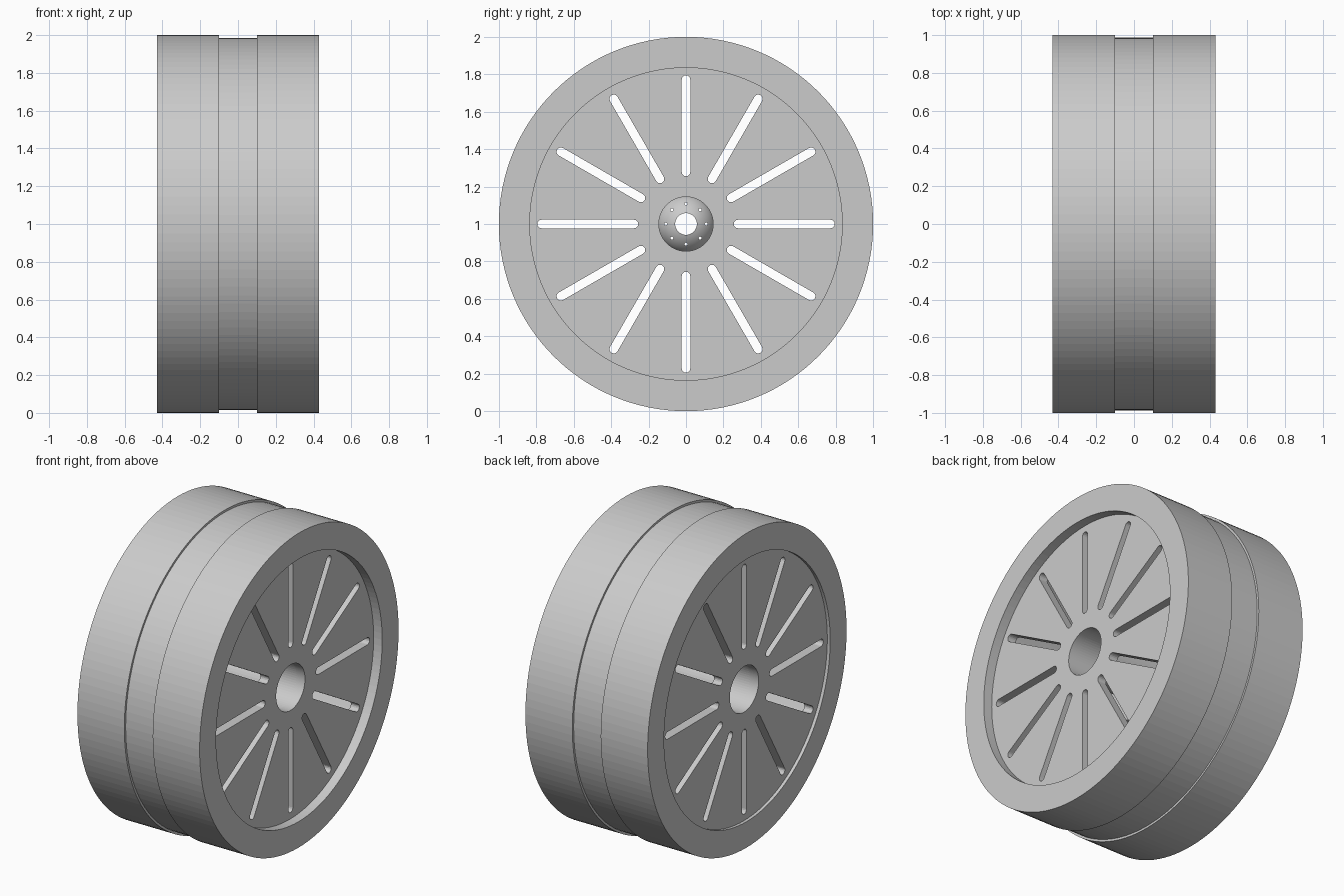
import bpy
import bmesh
from math import cos, sin, pi
from mathutils import Matrix, Vector

if "Cube" in bpy.data.objects:
    bpy.data.objects.remove(bpy.data.objects["Cube"])

SEGMENTS = 128
AXLE = Vector((0, 0, 1))

grey = bpy.data.materials.new("light grey")
grey.use_nodes = True
COLOUR = (0.6, 0.6, 0.6, 1)
grey.diffuse_color = COLOUR
grey.node_tree.nodes["Principled BSDF"].inputs["Base Color"].default_value = COLOUR


def finish(name, bm):
    """Turn a bmesh into an object sitting on the axle."""
    bmesh.ops.recalc_face_normals(bm, faces=bm.faces)
    mesh = bpy.data.meshes.new(name)
    bm.to_mesh(mesh)
    bm.free()
    mesh.materials.append(grey)
    obj = bpy.data.objects.new(name, mesh)
    obj.location = AXLE
    bpy.context.collection.objects.link(obj)
    return obj


def lathe(name, profile, segments=SEGMENTS):
    """Revolve a closed (x, radius) profile around the axle."""
    bm = bmesh.new()
    rings = []
    for i in range(segments):
        a = 2 * pi * i / segments
        rings.append([bm.verts.new((x, r * cos(a), r * sin(a))) for x, r in profile])
    n = len(profile)
    for i, ring in enumerate(rings):
        after = rings[(i + 1) % segments]
        for j in range(n):
            k = (j + 1) % n
            bm.faces.new((ring[j], ring[k], after[k], after[j]))
    return finish(name, bm)


def radial_cutter(name, count, start, end, radius, steps=8):
    """Rounded slots (or round holes when start equals end) through the wheel."""
    bm = bmesh.new()
    for i in range(count):
        turn = Matrix.Rotation(2 * pi * i / count, 3, 'X')
        outline = []
        for centre, first in ((end, -pi / 2), (start, pi / 2)):
            for s in range(steps + (start != end)):
                a = first + pi * s / steps
                outline.append((centre + radius * cos(a), radius * sin(a)))
        face = bm.faces.new([bm.verts.new(turn @ Vector((-0.6, y, z))) for y, z in outline])
        moved = bmesh.ops.extrude_face_region(bm, geom=[face])["geom"]
        bmesh.ops.translate(bm, vec=(1.2, 0, 0),
                            verts=[v for v in moved if isinstance(v, bmesh.types.BMVert)])
    cutter = finish(name, bm)
    cutter.hide_render = True
    return cutter


def cut(obj, cutter):
    mod = obj.modifiers.new("cut", 'BOOLEAN')
    mod.operation = 'DIFFERENCE'
    mod.solver = 'EXACT'
    mod.object = cutter
    bpy.context.view_layer.objects.active = obj
    bpy.ops.object.modifier_apply(modifier=mod.name)


# Rim with a shallow band around the middle of the tread
lathe("rim", [(0.43, 0.835), (0.43, 1), (0.1, 1), (0.1, 0.986),
              (-0.1, 0.986), (-0.1, 1), (-0.43, 1), (-0.43, 0.835)])

# Slotted side discs, the left one recessed deeper than the right one
slots = radial_cutter("slot_cutter", 12, 0.278, 0.772, 0.023)
for name, outer, inner in (("left_disc", 0.37, 0.31), ("right_disc", -0.41, -0.35)):
    disc = lathe(name, [(outer, 0.145), (outer, 0.84), (inner, 0.84), (inner, 0.145)])
    cut(disc, slots)

# Tube joining the two discs around the axle
lathe("hub_tube", [(0.32, 0.148), (0.32, 0.165), (-0.36, 0.165), (-0.36, 0.148)], 64)

# Domed hub core with a bore and a circle of bolt holes
BORE, CORE, STEPS = 0.058, 0.15, 8
arc = []
for i in range(STEPS + 1):
    r = BORE + (CORE - BORE) * i / STEPS
    arc.append(((0.165 ** 2 - r ** 2) ** 0.5, r))
core = lathe("hub_core", arc + [(-x, r) for x, r in reversed(arc)], 64)
bolts = radial_cutter("bolt_cutter", 8, 0.107, 0.107, 0.008)
cut(core, bolts)
core.select_set(True)
bpy.context.view_layer.objects.active = core
bpy.ops.object.shade_smooth_by_angle()

for helper in (slots, bolts):
    bpy.data.objects.remove(helper)
